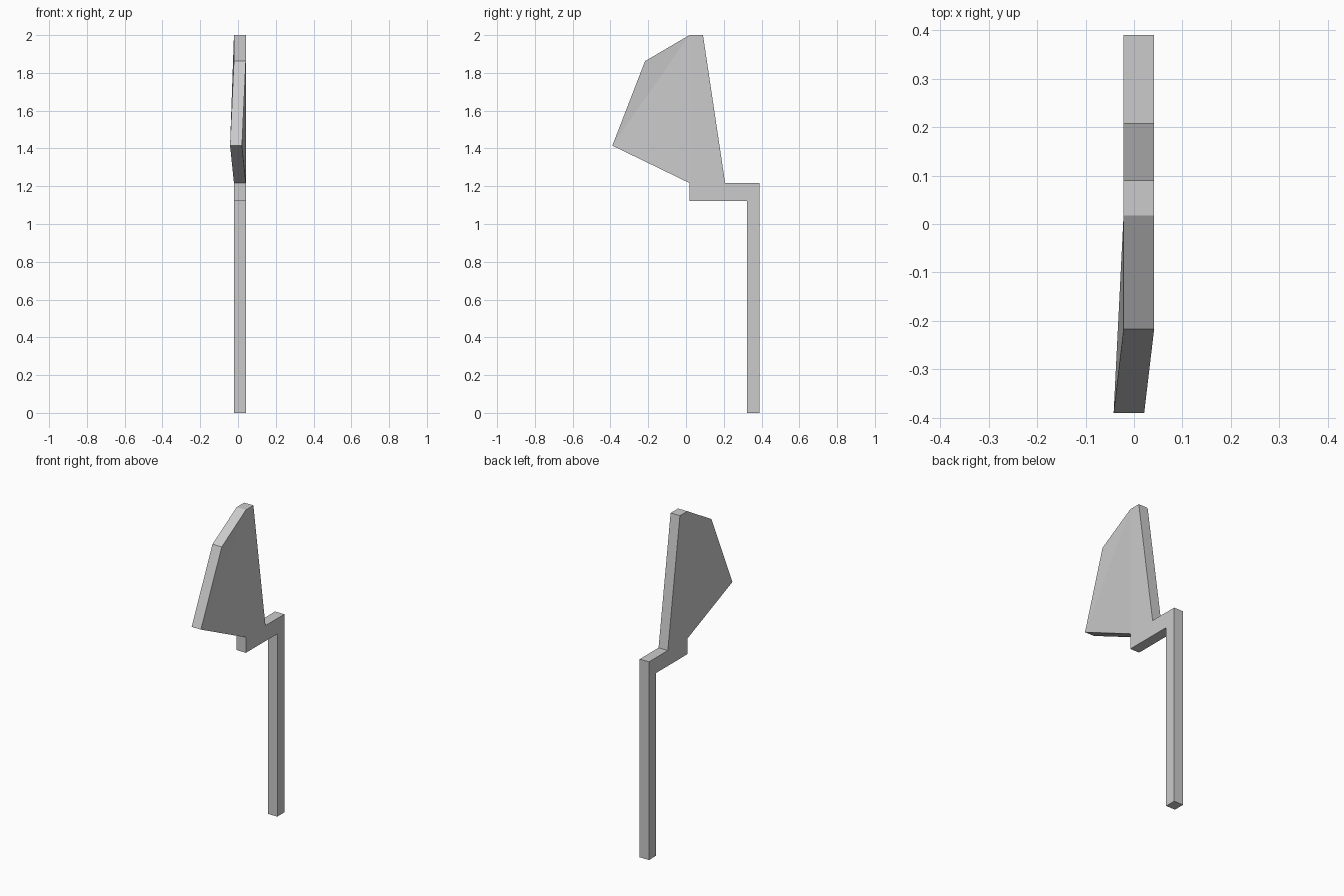
import bpy, bmesh

if "Cube" in bpy.data.objects:
    bpy.data.objects.remove(bpy.data.objects["Cube"])

THICK = 0.063     # plate thickness along x
LEFT = -0.0215    # left side of the flat parts
TIP_BEND = -0.0205  # the blade tip leans to the left

# Profile points (y, z), named by place
P = {
    "top_front": (0.018, 2.0), "top_back": (0.09, 2.0),
    "shoulder": (-0.217, 1.862), "tip": (-0.39, 1.415),
    "root_front": (0.018, 1.217), "root_back": (0.207, 1.217),
    "arm_under": (0.018, 1.122), "inner_corner": (0.322, 1.122),
    "foot_front": (0.322, 0.0), "foot_back": (0.39, 0.0),
    "outer_corner": (0.39, 1.217),
}

# Flat areas of the left side; the blade folds along its front line
AREAS = [
    ("top_front", "top_back", "root_back", "root_front"),        # blade back
    ("top_front", "root_front", "tip"),                          # blade fold
    ("top_front", "tip", "shoulder"),                            # blade edge
    ("root_front", "root_back", "outer_corner", "foot_back",
     "foot_front", "inner_corner", "arm_under"),                 # bracket and pole
]

bm = bmesh.new()
verts = {n: bm.verts.new((LEFT + (TIP_BEND if n == "tip" else 0), y, z))
         for n, (y, z) in P.items()}
faces = [bm.faces.new([verts[n] for n in area]) for area in AREAS]

# Thicken the sheet into a closed solid
out = bmesh.ops.extrude_face_region(bm, geom=faces, use_keep_orig=True)
moved = [g for g in out["geom"] if isinstance(g, bmesh.types.BMVert)]
bmesh.ops.translate(bm, verts=moved, vec=(THICK, 0, 0))
bmesh.ops.recalc_face_normals(bm, faces=bm.faces)

mesh = bpy.data.meshes.new("blade_on_bent_pole")
bm.to_mesh(mesh)
bm.free()
bpy.context.collection.objects.link(bpy.data.objects.new("blade_on_bent_pole", mesh))
